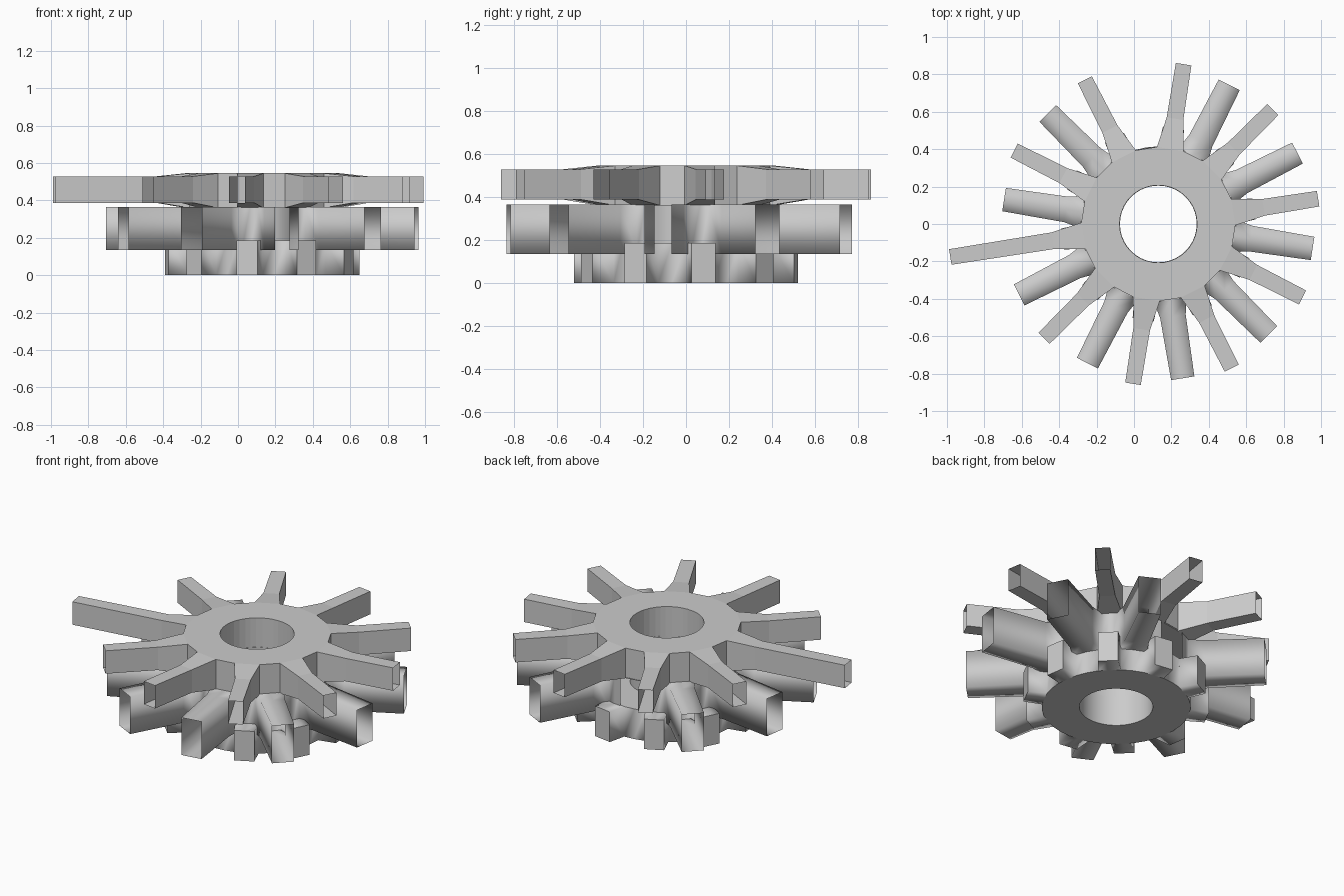
import bpy, bmesh
from math import sin, cos, radians

if "Cube" in bpy.data.objects:
    bpy.data.objects.remove(bpy.data.objects["Cube"])

CX = 0.13          # the hub sits right of centre because one spoke is longer
COUNT = 10
PITCH = 360 / COUNT


def tier(name, z0, z1, hub_r, hole_r, root, start, sections,
         smooth=False, capped=False, skip=(), long_arm=None, long_r=0.0):
    """Ring with radial arms. root = half angle of an arm root in degrees,
    sections = (radius, half width, bottom, top) from root to tip."""
    bm = bmesh.new()

    def vert(r, deg, z):
        a = radians(deg)
        return bm.verts.new((CX + r * cos(a), r * sin(a), z))

    # rim and hole angles: two edges per root, two per gap
    angles = []
    for i in range(COUNT):
        c = start + i * PITCH
        angles += [(c - root, hub_r), (c, hub_r * cos(radians(root))),
                   (c + root, hub_r),
                   (c + PITCH / 2, hub_r if smooth else
                    hub_r * cos(radians(PITCH / 2 - root)))]
    n = len(angles)
    rim = [[vert(r, a, z) for a, r in angles] for z in (z0, z1)]
    hole = [[vert(hole_r, a, z) for a, r in angles] for z in (z0, z1)]
    caps = []
    for i in range(n):
        j = (i + 1) % n
        for k in (0, 1):
            caps.append(bm.faces.new((rim[k][i], rim[k][j], hole[k][j], hole[k][i])))
        bm.faces.new((hole[0][i], hole[0][j], hole[1][j], hole[1][i]))
        if i % 4 > 1:      # wall between arms
            bm.faces.new((rim[0][i], rim[0][j], rim[1][j], rim[1][i]))

    # arms grow out of the rim
    for i in range(COUNT):
        if i in skip:
            continue
        a = radians(start + i * PITCH)
        b = 4 * i
        loop = [rim[0][b], rim[0][b + 1], rim[0][b + 2],
                rim[1][b + 2], rim[1][b + 1], rim[1][b]]
        for s, (r, w, lo, hi) in enumerate(sections):
            if i == long_arm and s == len(sections) - 1:
                r = long_r
            new = [bm.verts.new((CX + r * cos(a) - t * sin(a),
                                 r * sin(a) + t * cos(a), z))
                   for t, z in ((-w, lo), (0, lo), (w, lo), (w, hi), (0, hi), (-w, hi))]
            for k in range(6):
                m = (k + 1) % 6
                bm.faces.new((loop[k], loop[m], new[m], new[k]))
            loop = new
        if capped:
            caps.append(bm.faces.new(loop))

    bmesh.ops.recalc_face_normals(bm, faces=bm.faces)
    for f in bm.faces:
        f.smooth = smooth
    for f in caps:
        f.smooth = False
        for e in f.edges:
            if any(g not in caps for g in e.link_faces):
                e.smooth = False
    mesh = bpy.data.meshes.new(name)
    bm.to_mesh(mesh)
    bm.free()
    ob = bpy.data.objects.new(name, mesh)
    bpy.context.collection.objects.link(ob)
    return ob


# Upper wheel: ten slim tapered spokes, one longer than the rest
tier("upper_spoke_wheel", 0.36, 0.545, 0.412, 0.207, 10, 9,
     [(0.57, 0.045, 0.387, 0.528), (0.865, 0.042, 0.387, 0.528)],
     long_arm=5, long_r=1.126)

# Middle wheel: wide smooth spokes set between the upper ones, one missing
tier("middle_spoke_wheel", 0.135, 0.365, 0.42, 0.206, 12, 27,
     [(0.50, 0.069, 0.135, 0.365), (0.835, 0.063, 0.135, 0.365)],
     smooth=True, skip=(2,))

# Lower wheel: short closed stubs around the base
tier("lower_stub_wheel", 0.0, 0.185, 0.415, 0.205, 9, 9,
     [(0.518, 0.057, 0.0, 0.185)], smooth=True, capped=True)
